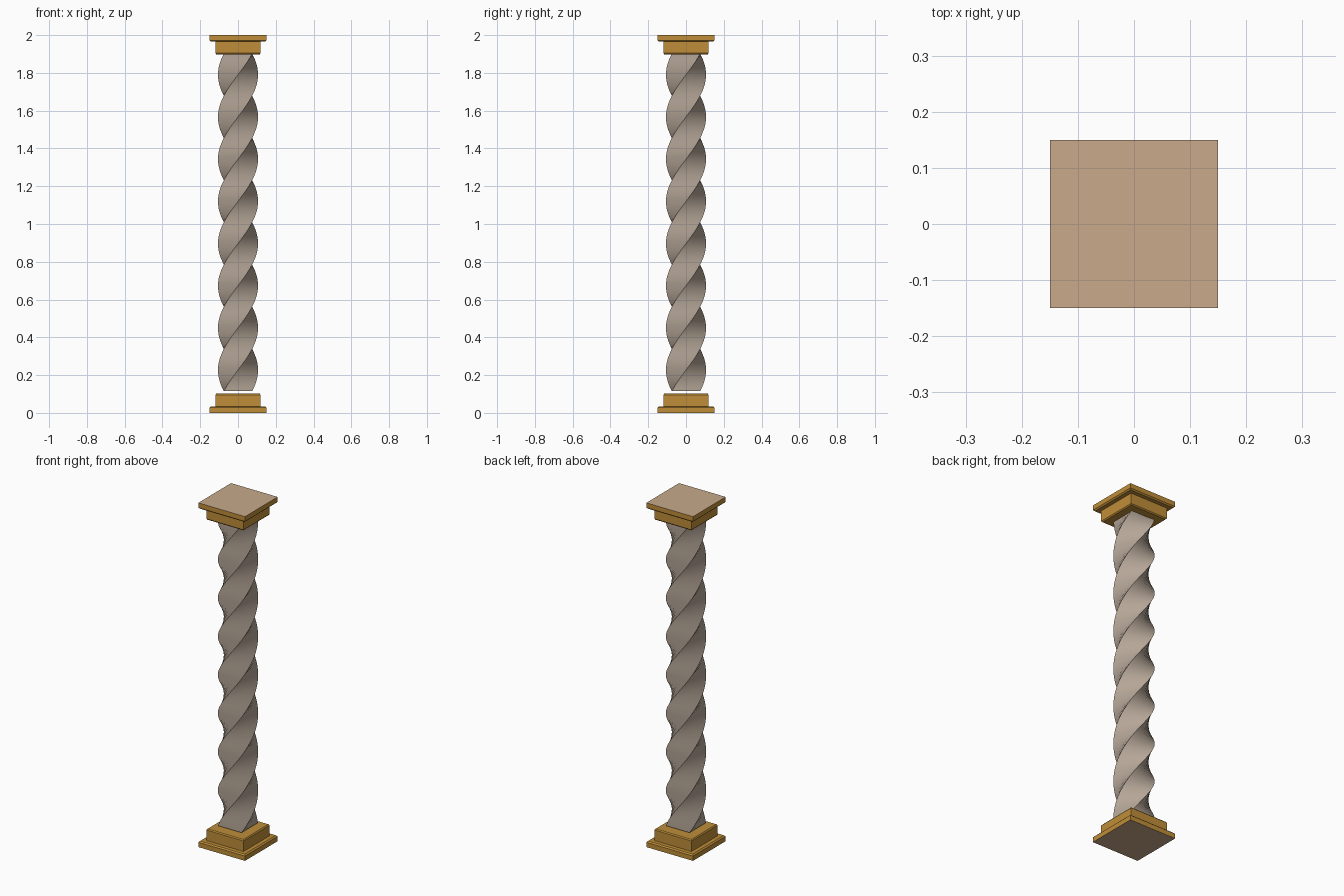
import bpy, bmesh, math

if "Cube" in bpy.data.objects:
    bpy.data.objects.remove(bpy.data.objects["Cube"])


def material(name, rgb):
    m = bpy.data.materials.new(name)
    m.diffuse_color = (*rgb, 1.0)
    m.use_nodes = True
    m.node_tree.nodes["Principled BSDF"].inputs["Base Color"].default_value = m.diffuse_color
    return m


gold = material("gold", (0.52, 0.27, 0.04))
stone = material("stone", (0.46, 0.38, 0.31))
tan = material("tan", (0.58, 0.40, 0.26))


def square_loft(name, rings, mats):
    """Loft squares given as (half width, height, turn), bottom to top."""
    bm = bmesh.new()
    loops = []
    for half, z, turn in rings:
        r = half * math.sqrt(2)
        loops.append([bm.verts.new((r * math.cos(turn + math.pi * (0.25 + i / 2)),
                                    r * math.sin(turn + math.pi * (0.25 + i / 2)), z))
                      for i in range(4)])
    for a, b in zip(loops, loops[1:]):
        for i in range(4):
            j = (i + 1) % 4
            bm.faces.new((a[i], a[j], b[j], b[i]))
    bottom = bm.faces.new(loops[0][::-1])
    top = bm.faces.new(loops[-1])
    # outer end faces lying on the ground or at the very top use the second material
    for f, z in ((bottom, rings[0][1]), (top, rings[-1][1])):
        if len(mats) > 1 and (z < 0.001 or z > 1.999):
            f.material_index = 1
    me = bpy.data.meshes.new(name)
    bm.to_mesh(me)
    bm.free()
    for m in mats:
        me.materials.append(m)
    ob = bpy.data.objects.new(name, me)
    bpy.context.collection.objects.link(ob)
    return ob


# stepped base and its mirrored capital
step = [(0.15, 0.0), (0.15, 0.028), (0.143, 0.035), (0.12, 0.035),
        (0.12, 0.096), (0.115, 0.102)]
square_loft("base", [(h, z, 0) for h, z in step], [gold, tan])
square_loft("capital", [(h, 2 - z, 0) for h, z in reversed(step)], [gold, tan])

# square shaft making two full turns
low, high, n = 0.115, 1.902, 128
shaft = square_loft("twisted_shaft",
                    [(0.075, low + (high - low) * k / n, 4 * math.pi * k / n)
                     for k in range(n + 1)], [stone])
bpy.ops.object.select_all(action='DESELECT')
shaft.select_set(True)
bpy.context.view_layer.objects.active = shaft
bpy.ops.object.shade_smooth_by_angle(angle=math.radians(40))
